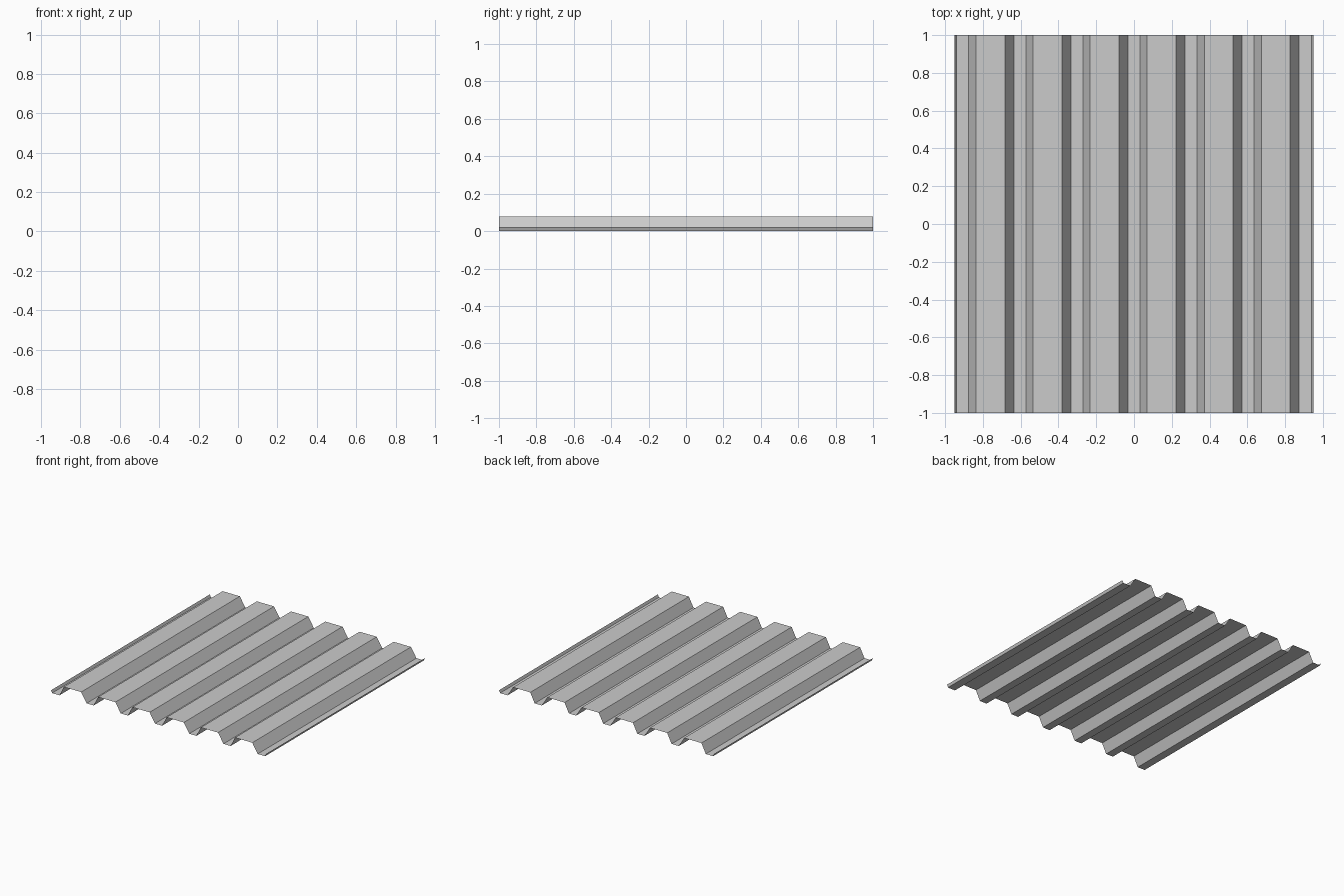
import bpy
import bmesh

if "Cube" in bpy.data.objects:
    bpy.data.objects.remove(bpy.data.objects["Cube"])

PITCH = 0.302      # spacing of the ribs
HEIGHT = 0.077     # rib height
RIBS = 6

# Cross-section in (x, z): left lip, repeated ribs, right lip
profile = [(-0.949, 0.021), (-0.94, 0.0)]
for i in range(RIBS):
    x = (i - 3) * PITCH
    profile += [(x + 0.031, 0.0), (x + 0.070, HEIGHT),
                (x + 0.222, HEIGHT), (x + 0.270, 0.0)]
profile += [(0.94, 0.0), (0.949, 0.021)]

# Sweep the cross-section along y into a thin folded sheet
bm = bmesh.new()
front = [bm.verts.new((x, -1, z)) for x, z in profile]
back = [bm.verts.new((x, 1, z)) for x, z in profile]
for i in range(len(profile) - 1):
    bm.faces.new((front[i], front[i + 1], back[i + 1], back[i]))

mesh = bpy.data.meshes.new("corrugated_sheet")
bm.to_mesh(mesh)
bm.free()
sheet = bpy.data.objects.new("corrugated_sheet", mesh)
bpy.context.collection.objects.link(sheet)
